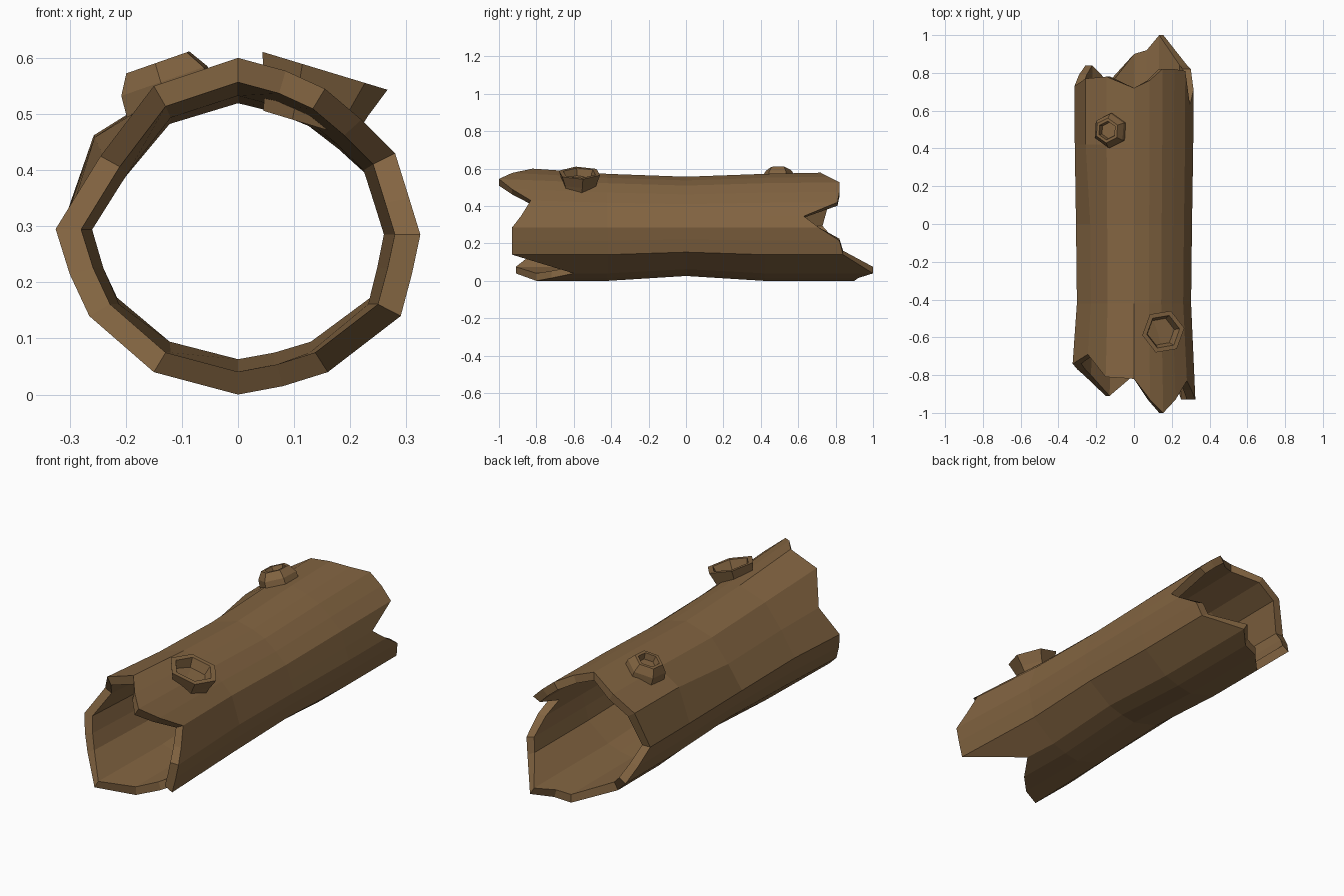
import bpy, bmesh, math
from mathutils import Vector

if "Cube" in bpy.data.objects:
    bpy.data.objects.remove(bpy.data.objects["Cube"])

bark = bpy.data.materials.new("bark_brown")
bark.diffuse_color = (0.225, 0.128, 0.053, 1)
bark.use_nodes = True
bark.node_tree.nodes["Principled BSDF"].inputs["Base Color"].default_value = bark.diffuse_color

def make_object(name, bm):
    bmesh.ops.recalc_face_normals(bm, faces=bm.faces)
    mesh = bpy.data.meshes.new(name)
    bm.to_mesh(mesh)
    bm.free()
    mesh.materials.append(bark)
    obj = bpy.data.objects.new(name, mesh)
    bpy.context.collection.objects.link(obj)
    return obj

def bridge(bm, loops, closed=False):
    """Join consecutive vertex loops with quads."""
    pairs = list(zip(loops, loops[1:]))
    if closed:
        pairs.append((loops[-1], loops[0]))
    for a, b in pairs:
        n = len(a)
        for i in range(n):
            j = (i + 1) % n
            bm.faces.new((a[i], a[j], b[j], b[i]))

# Log profile, clockwise from the top: x, z, ragged front y, ragged back y
profile = [
    (0, .60, -.82, .72), (.085, .577, -.93, .76), (.155, .545, -1.0, .82),
    (.22, .49, -.93, .82), (.28, .43, -.83, .81), (.305, .35, -.88, .63),
    (.325, .285, -.93, .71), (.31, .215, -.93, .82), (.29, .14, -.93, .84),
    (.16, .04, -.60, 1.0), (.08, .015, -.72, .92), (0, 0, -.80, .90),
    (-.15, .04, -.91, .74), (-.265, .14, -.80, .84), (-.30, .215, -.77, .79),
    (-.325, .295, -.74, .73), (-.245, .425, -.69, .77), (-.15, .55, -.81, .78)]
ZC = .29
# Stations along the log: y (None = ragged end), x scale, top scale, bottom scale
stations = [(None, 1, 1, 1), (-.42, .93, .91, 1), (0, .945, .86, .91),
            (.42, .965, .91, 1), (None, .97, .93, 1)]

# Hollow log: outer skin forward, inner skin back
bm = bmesh.new()
loops = []
for inner in (False, True):
    for k in (range(5) if not inner else range(4, -1, -1)):
        y0, sx, st, sb = stations[k]
        loop = []
        for i, (x, z, yf, yb) in enumerate(profile):
            if k in (3, 4) and i == 16:      # bulge beside the left knot
                x, z = -.265, .475
            y = yf if k == 0 else yb if k == 4 else y0
            dz = (z - ZC) * (st if z > ZC else sb)
            w = .86 if inner else 1
            loop.append(bm.verts.new((x * sx * w, y, ZC + dz * w)))
        loops.append(loop)
bridge(bm, loops, closed=True)
make_object("hollow_log", bm)

# Hollow hexagonal branch stubs
def stub(name, centre, normal, rings, turn):
    """rings: (radius, height along the normal), from base over the rim to the hole floor"""
    n = Vector(normal).normalized()
    v = Vector((0, 1, 0))
    u = v.cross(n)
    bm = bmesh.new()
    loops = []
    for r, h in rings:
        loops.append([bm.verts.new(Vector(centre) + n * h + r * (
            u * math.cos(a) + v * math.sin(a)))
            for a in (turn + math.tau * i / 6 for i in range(6))])
    bridge(bm, loops)
    bm.faces.new(loops[-1])
    bm.faces.new(loops[0])
    make_object(name, bm)

stub("front_branch_stub", (.155, -.57, .577), (.29, 0, .957),
     [(.085, -.10), (.098, -.055), (.118, 0), (.092, 0), (.075, -.045)], .16)
stub("back_branch_stub", (-.143, .495, .592), (-.33, 0, .944),
     [(.095, -.09), (.09, -.035), (.066, 0), (.05, 0), (.043, -.03)], .45)
